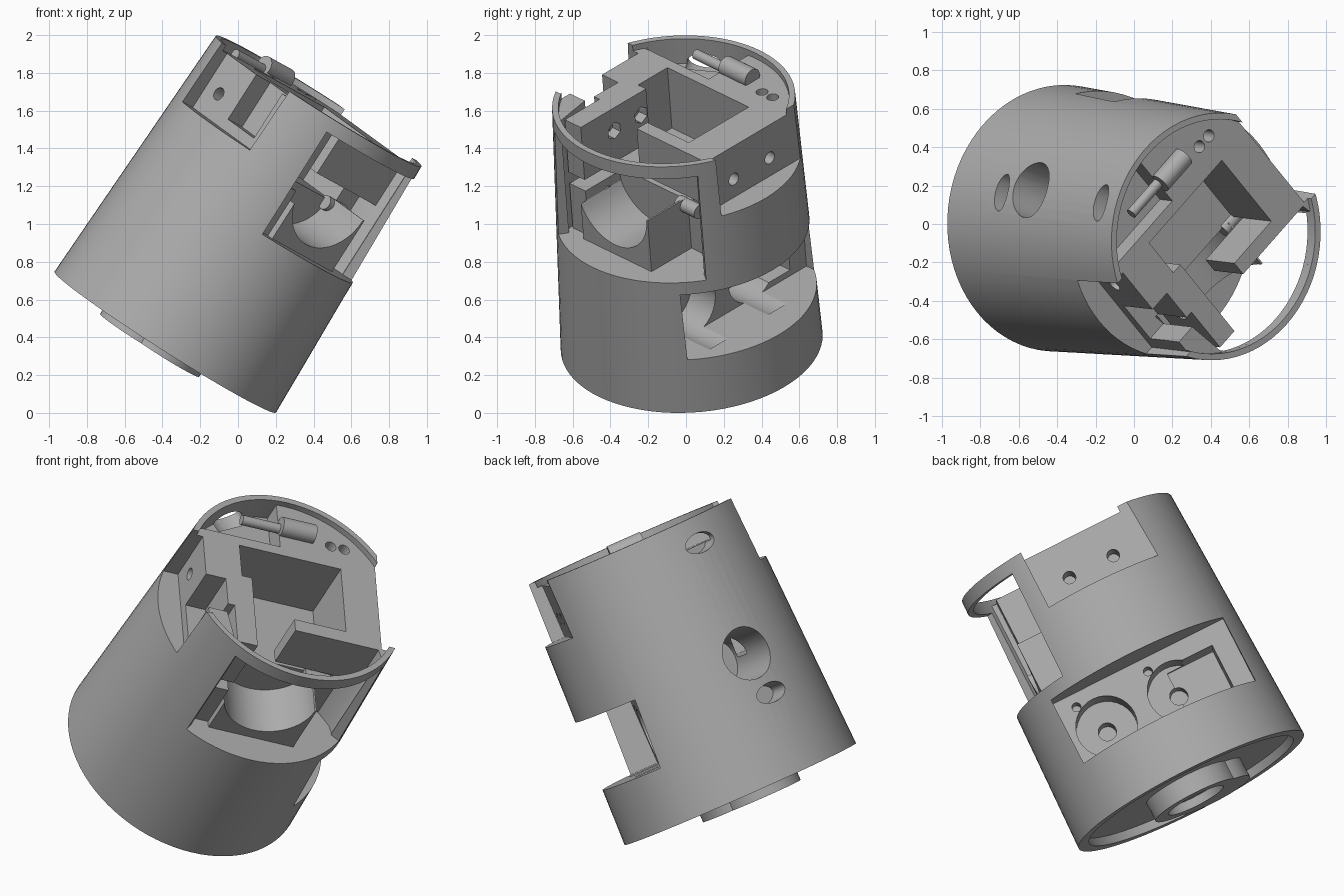
import bpy, bmesh, math
from mathutils import Matrix, Vector

cube = bpy.data.objects.get("Cube")
if cube:
    bpy.data.objects.remove(cube, do_unlink=True)

# Material
grey = bpy.data.materials.new("plain grey")
grey.use_nodes = True
grey.diffuse_color = (0.42, 0.42, 0.42, 1)
grey.node_tree.nodes["Principled BSDF"].inputs["Base Color"].default_value = grey.diffuse_color

# Main sizes
HEIGHT, R_LOW, R_TOP, R_INNER = 1.515, 0.695, 0.645, 0.612
ABOVE = HEIGHT + 0.2          # cutters that leave through the open top
PLATE = 1.48                  # top surface inside the rim
WELL = (-0.3, 0.31)           # central well, along the block
BAY_BACK, BAY_FRONT, BAY_FLOOR = -0.2, -0.28, 0.8
FLAT = 0.52                   # distance of the end flats from the axis
X, Y, Z = Vector((1, 0, 0)), Vector((0, 1, 0)), Vector((0, 0, 1))

# Tilted frame: parts are modelled upright along the block, then leaned over
axis = Vector((0.536, -0.063, 0.842)).normalized()
side = Y.cross(axis).normalized()
back = axis.cross(side)
LEAN = Matrix.Translation((-0.385, 0.03, 0.375)) @ Matrix((side, back, axis)).transposed().to_4x4() \
    @ Matrix.Rotation(math.radians(45), 4, 'Z')


def finish(bm, name):
    bmesh.ops.recalc_face_normals(bm, faces=bm.faces)
    mesh = bpy.data.meshes.new(name)
    bm.to_mesh(mesh)
    bm.free()
    mesh.materials.append(grey)
    ob = bpy.data.objects.new(name, mesh)
    bpy.context.collection.objects.link(ob)
    return ob


def box(name, *spans):
    bm = bmesh.new()
    size = Matrix.Diagonal([high - low for low, high in spans]).to_4x4()
    centre = Matrix.Translation([(low + high) / 2 for low, high in spans])
    bmesh.ops.create_cube(bm, size=1, matrix=centre @ size)
    return finish(bm, name)


def rod(name, centre, direction, radius, length, end_radius=None, stretch=1, segments=32):
    bm = bmesh.new()
    turn = direction.to_track_quat('Z', 'Y').to_matrix().to_4x4()
    bmesh.ops.create_cone(bm, cap_ends=True, segments=segments, radius1=radius,
                          radius2=end_radius or radius, depth=length,
                          matrix=Matrix.Translation(centre) @ turn @ Matrix.Diagonal((stretch, 1, 1, 1)))
    return finish(bm, name)


def prism(name, points, low, high):
    bm = bmesh.new()
    face = bm.faces.new([bm.verts.new((x, y, low)) for x, y in points])
    top = bmesh.ops.extrude_face_region(bm, geom=[face])["geom"]
    moved = [v for v in top if isinstance(v, bmesh.types.BMVert)]
    bmesh.ops.translate(bm, vec=Z * (high - low), verts=moved)
    return finish(bm, name)


def outward(degrees):
    return Vector((math.cos(math.radians(degrees)), math.sin(math.radians(degrees)), 0))


def arc(radius, start, end, steps=24):
    return [(outward(start + (end - start) * i / steps) * radius).xy for i in range(steps + 1)]


def cut(ob, cutters, operation='DIFFERENCE'):
    bpy.context.view_layer.objects.active = ob
    for cutter in cutters:
        cutter.hide_render = True
        mod = ob.modifiers.new("cut", 'BOOLEAN')
        mod.operation, mod.object, mod.solver = operation, cutter, 'EXACT'
        bpy.ops.object.modifier_apply(modifier=mod.name)
        bpy.data.objects.remove(cutter, do_unlink=True)


# Tapered housing with a sunken top plate and a sunken underside
housing = rod("housing", Z * HEIGHT / 2, Z, R_LOW, HEIGHT, R_TOP, segments=80)
cut(housing, [rod("plate_recess", Z * (PLATE + 0.1), Z, R_INNER, 0.2, segments=80),
              rod("base_recess", Vector(), Z, 0.63, 0.1, segments=80)])

# Front bay behind the upper window, leaving the thin hoop on top
bay_outline = arc(R_INNER, -127, -33) + [(0.5, BAY_FRONT), (0.44, BAY_BACK), (-0.42, BAY_BACK)]
window_outline = arc(0.8, -124, -34) + arc(0.55, -34, -124)
cut(housing, [prism("front_bay", bay_outline, BAY_FLOOR, ABOVE),
              prism("upper_window", window_outline, BAY_FLOOR, 1.44)])

# Central well, a hollow beside it and a slot along the rear of the plate
slot_outline = arc(R_INNER, 95, 150) + [(-0.5, 0.31), (-0.05, 0.31)]
cut(housing, [box("well", WELL, (BAY_FRONT, 0.25), (1.1, ABOVE)),
              box("side_hollow", (-0.46, -0.28), (-0.35, 0.3), (0.7, 1.08)),
              prism("rear_slot", slot_outline, 1.36, ABOVE)])

# Flats at both ends of the block, one with a square opening
cut(housing, [box("flat_right", (FLAT, 1), (-0.27, 1), (1.17, ABOVE)),
              box("flat_left", (-1, -FLAT), (-0.33, 0.25), (1.14, ABOVE)),
              box("flat_opening", (-1, -0.4), (-0.26, -0.02), (1.2, ABOVE))])

# Lower window, its round pockets and their shaft holes
WALL = 0.32
cut(housing, [box("lower_window", (WALL, 1), (-0.485, 0.57), (0.325, 0.725)),
              box("square_pocket", (0.12, 0.5), (0.17, 0.45), (0.36, 0.62))])
for y in (-0.27, 0.17):
    centre = Vector((WALL, y, 0.48))
    cut(housing, [rod("pocket", centre, X, 0.17, 0.36),
                  rod("shaft_hole", centre - X * 0.2, X, 0.05, 0.2),
                  rod("screw_hole", centre + Z * 0.17 - Y * 0.1, X, 0.025, 0.2)])

# Round and oval openings in the side
for angle, height, radius, reach, stretch in ((118, 0.71, 0.15, 0.46, 1), (121, 0.46, 0.055, 0.2, 1.8),
                                              (120, 1.37, 0.055, 0.2, 1.8)):
    middle = outward(angle) * (0.75 - reach / 2) + Z * height
    cut(housing, [rod("opening", middle, outward(angle), radius, reach, stretch=stretch)])

# Screw holes in the flats and in the plate
for x, y in ((FLAT, -0.09), (FLAT, 0.18), (-FLAT, 0.14)):
    cut(housing, [rod("flat_hole", Vector((x, y, 1.28)), X, 0.035, 0.3)])
for x in (0.26, 0.34):
    cut(housing, [rod("plate_hole", Vector((x, 0.4, PLATE)), Z, 0.032, 0.3)])

# Walls in the front bay: a hanging front wall, and a cross wall with nut holes
front_wall = box("front_wall", (0, FLAT), (BAY_FRONT, BAY_BACK), (1.2, PLATE))
cross = (-0.36, -0.24)
cross_wall = box("cross_wall", cross, (-0.46, 0.03), (1.15, PLATE))
cut(cross_wall, [rod("nut_hole", Vector((-0.3, y, 1.34)), X, 0.05, 0.3, segments=6) for y in (-0.22, -0.02)])
lower_wall = box("lower_cross_wall", cross, (-0.46, -0.16), (BAY_FLOOR, 1.08))
cut(lower_wall, [rod("screw_hole", Vector((-0.24, -0.3, z)), X, 0.03, 0.1) for z in (0.88, 1)])

# Curved cradle on the bay floor
cradle = box("cradle", (cross[1], 0.27), (-0.5, BAY_BACK), (BAY_FLOOR, 1.12))
cut(cradle, [rod("cradle_hollow", Z * 1.12, Y, 0.26, 2, segments=48)])

# Pins on the plate and a shaft end in the bay
pin_centre = Vector((0.05, 0.44, 1.5))
thick_pin = rod("thick_pin", pin_centre, X, 0.055, 0.2)
thin_pin = rod("thin_pin", pin_centre - X * 0.2 - Z * 0.02, X, 0.028, 0.25)
shaft = rod("bay_shaft", Vector((0.3, -0.22, 1.08)), X, 0.04, 0.15)

# Underside boss: round dish with a tail and small screw holes
boss = rod("base_boss", Vector(), Z, 0.25, 0.12, segments=48)
cut(boss, [rod("tail", Vector((-0.1, 0.1, 0)), Z, 0.23, 0.12, segments=48)], 'UNION')
cut(boss, [rod("dish", Z * -0.05, Z, 0.17, 0.08)])
cut(boss, [rod("screw_hole", outward(90 * i) * 0.08, Z, 0.02, 0.08, segments=16) for i in range(4)])

# Lean every part over and smooth the round faces
for ob in (housing, front_wall, cross_wall, lower_wall, cradle, thick_pin, thin_pin, shaft, boss):
    ob.data.transform(LEAN)
    bpy.ops.object.select_all(action='DESELECT')
    ob.select_set(True)
    bpy.context.view_layer.objects.active = ob
    bpy.ops.object.shade_smooth_by_angle(angle=math.radians(25))
